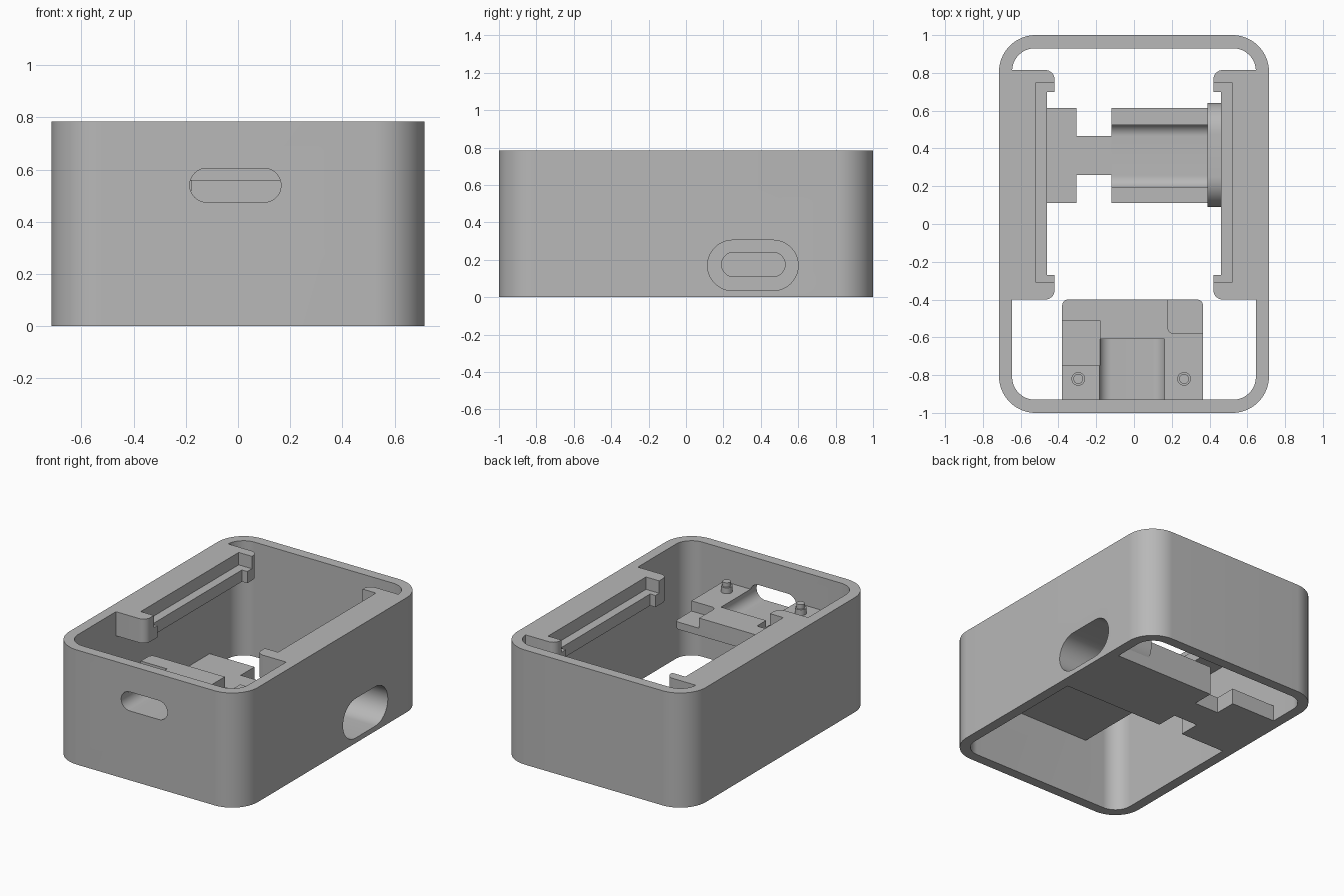
import bpy, bmesh, math
from mathutils import Vector

cube = bpy.data.objects.get("Cube")
if cube:
    bpy.data.objects.remove(cube, do_unlink=True)

grey = bpy.data.materials.new("plain_grey")
grey.use_nodes = True
GREY = (0.48, 0.48, 0.48, 1)
grey.diffuse_color = GREY
grey.node_tree.nodes["Principled BSDF"].inputs["Base Color"].default_value = GREY


def prism(name, outline, low, high, axis="z", side=1):
    """Extrude a 2D outline along one axis; side=-1 flips it across x."""
    place = {"z": lambda a, b, c: (a * side, b, c),
             "x": lambda a, b, c: (c, a, b),
             "y": lambda a, b, c: (a, c, b)}[axis]
    bm = bmesh.new()
    face = bm.faces.new([bm.verts.new(place(a, b, low)) for a, b in outline])
    grown = bmesh.ops.extrude_face_region(bm, geom=[face])["geom"]
    shift = Vector(place(0, 0, high - low))
    bmesh.ops.translate(bm, vec=shift, verts=[v for v in grown if isinstance(v, bmesh.types.BMVert)])
    bmesh.ops.recalc_face_normals(bm, faces=bm.faces)
    mesh = bpy.data.meshes.new(name)
    bm.to_mesh(mesh)
    bm.free()
    mesh.materials.append(grey)
    obj = bpy.data.objects.new(name, mesh)
    bpy.context.collection.objects.link(obj)
    return obj


def rounded(a0, a1, b0, b1, r, steps=12):
    """Rectangle outline with round corners; a stadium when r is half its height."""
    pts = []
    corners = [(a1 - r, b1 - r), (a0 + r, b1 - r), (a0 + r, b0 + r), (a1 - r, b0 + r)]
    for k, (a, b) in enumerate(corners):
        for i in range(steps + 1):
            t = (k + i / steps) * math.pi / 2
            p = (a + r * math.cos(t), b + r * math.sin(t))
            if not pts or math.dist(p, pts[-1]) > 1e-5:
                pts.append(p)
    if math.dist(pts[0], pts[-1]) < 1e-5:
        pts.pop()
    return pts


def box(a0, a1, b0, b1):
    return [(a0, b0), (a1, b0), (a1, b1), (a0, b1)]


def cut(obj, *cutters):
    """Subtract each cutter and delete it."""
    bpy.context.view_layer.objects.active = obj
    for cutter in cutters:
        mod = obj.modifiers.new("cut", "BOOLEAN")
        mod.operation, mod.solver, mod.object = "DIFFERENCE", "EXACT", cutter
        bpy.ops.object.modifier_apply(modifier=mod.name)
        bpy.data.objects.remove(cutter, do_unlink=True)


TOP = 0.785


# Stadium openings shared by the walls and the fittings behind them
def front_slot():
    return prism("cutter", rounded(-0.185, 0.165, 0.475, 0.605, 0.065), -1.1, -0.61, "y")


def side_recess():
    return prism("cutter", rounded(0.115, 0.60, 0.035, 0.305, 0.135), 0.42, 0.9, "x")


def side_slot():
    return prism("cutter", rounded(0.19, 0.53, 0.11, 0.24, 0.065), -0.12, 0.9, "x")


# Outer wall, open above and below
shell = prism("shell", rounded(-0.715, 0.715, -1, 1, 0.195, 20), 0, TOP)
cut(shell, prism("cutter", rounded(-0.645, 0.645, -0.93, 0.93, 0.12, 20), -0.1, 1),
    front_slot(), side_recess())

# Rails with hooked ends and a stepped ledge
R = 0.05
arc = [(R * math.sin(i * math.pi / 16), R * math.cos(i * math.pi / 16)) for i in range(9)]
rail_outline = [(0.66, -0.4)]
rail_outline += [(0.42 + R - s, -0.4 + R - c) for s, c in arc]
rail_outline += [(0.42, -0.27), (0.46, -0.27), (0.46, 0.70), (0.42, 0.70)]
rail_outline += [(0.42 + R - s, 0.815 - R + c) for s, c in reversed(arc)]
rail_outline += [(0.66, 0.815)]
for side, label in ((1, "left"), (-1, "right")):
    rail = prism(label + "_rail", rail_outline, 0.62, TOP, side=side)
    cut(rail, prism("cutter", box(0.3, 0.52, -0.31, 0.75), 0.70, 0.9, side=side))

# Connector deck behind the front slot
deck = prism("connector_deck", rounded(-0.38, 0.365, -0.98, -0.4, 0.03, 6), 0.44, 0.56)
cut(deck, front_slot(),
    prism("cutter", box(-0.5, -0.18, -0.75, -0.51), 0.50, 0.7),
    prism("cutter", rounded(0.18, 0.5, -0.58, -0.3, 0.03, 6), 0.49, 0.7))

# Small stepped locating pegs
for x, label in ((0.265, "left"), (-0.295, "right")):
    for part, r, z in (("collar", 0.036, 0.60), ("tip", 0.026, 0.63)):
        prism(f"{label}_peg_{part}", rounded(x - r, x + r, -0.82 - r, -0.82 + r, r, 6), 0.54, z)

# Cradle with a trough leading to the side opening
cradle = prism("cradle", box(-0.12, 0.66, 0.11, 0.615), 0, 0.20)
cut(cradle, side_slot(), side_recess())

# Raised collar around the side opening
collar = prism("side_collar", rounded(0.09, 0.64, 0.005, 0.33, 0.16), 0.39, 0.66, "x")
cut(collar, side_slot(), side_recess())

# Narrow bridge and foot tying the cradle to the opposite wall
prism("bridge", box(-0.32, -0.11, 0.26, 0.465), 0, 0.11)
prism("bridge_foot", box(-0.66, -0.305, 0.11, 0.615), 0, 0.11)

# Smooth round surfaces, keep hard edges
bpy.ops.object.select_all(action="DESELECT")
for obj in bpy.context.collection.objects:
    if obj.type == "MESH":
        obj.select_set(True)
        bpy.context.view_layer.objects.active = obj
bpy.ops.object.shade_smooth_by_angle(angle=math.radians(30))
